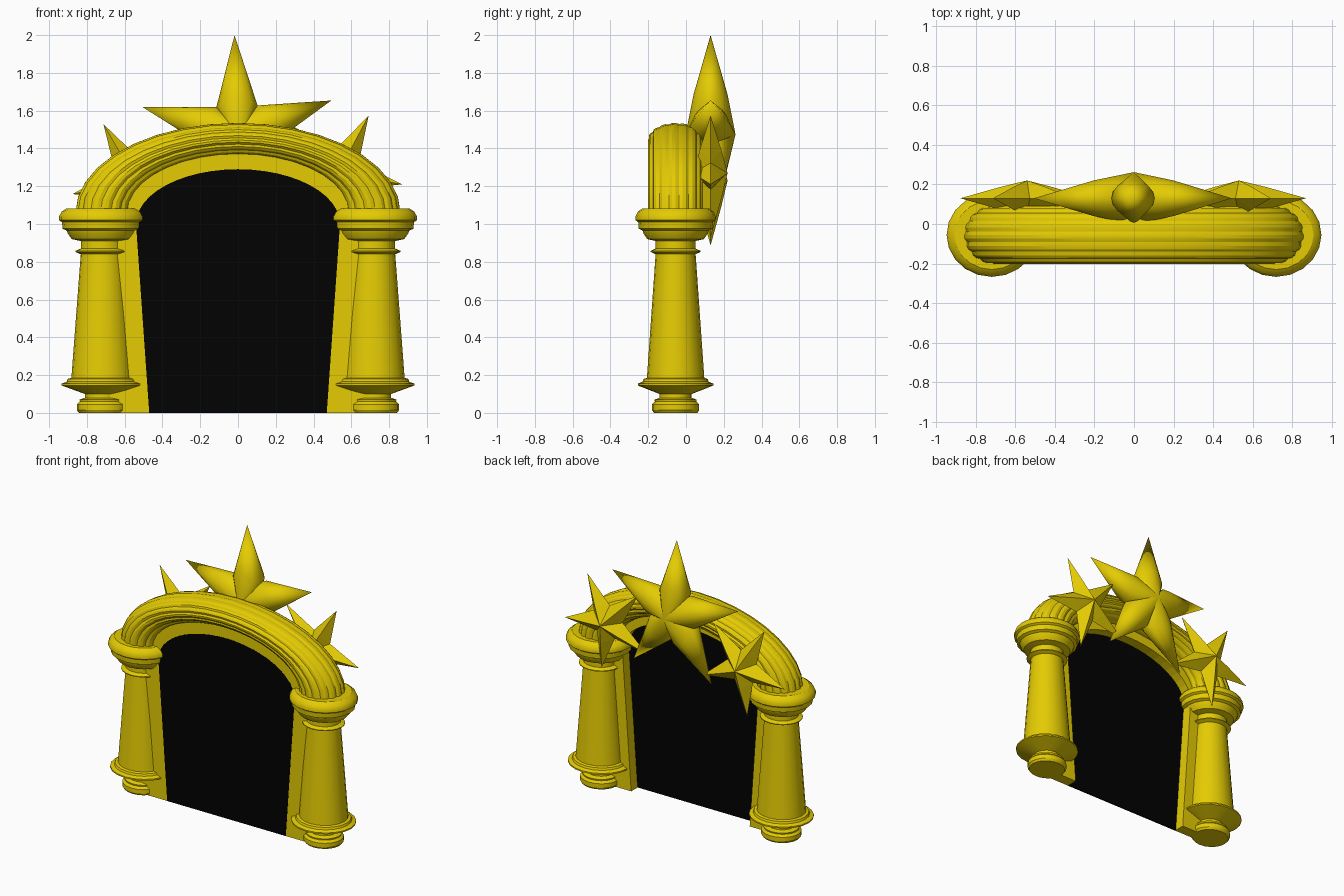
import bpy, bmesh
from math import sin, cos, pi, radians

cube = bpy.data.objects.get("Cube")
if cube:
    bpy.data.objects.remove(cube, do_unlink=True)


def material(name, color):
    m = bpy.data.materials.new(name)
    m.use_nodes = True
    m.diffuse_color = color
    m.node_tree.nodes["Principled BSDF"].inputs["Base Color"].default_value = color
    return m


GOLD = material("golden yellow", (0.78, 0.6, 0.001, 1))
BLACK = material("black", (0.0005, 0.0005, 0.0005, 1))
DEPTH_MID = -0.055  # shared y centre of columns and arch


def finish(name, bm, mat, smooth=None):
    bmesh.ops.recalc_face_normals(bm, faces=bm.faces)
    mesh = bpy.data.meshes.new(name)
    bm.to_mesh(mesh)
    bm.free()
    mesh.materials.append(mat)
    obj = bpy.data.objects.new(name, mesh)
    bpy.context.collection.objects.link(obj)
    if smooth:
        bpy.ops.object.select_all(action='DESELECT')
        obj.select_set(True)
        bpy.context.view_layer.objects.active = obj
        bpy.ops.object.shade_smooth_by_angle(angle=radians(smooth))


def skin(bm, rings):
    """Bridge equal rings of points with quads and cap both ends."""
    rows = [[bm.verts.new(p) for p in ring] for ring in rings]
    n = len(rows[0])
    for a, b in zip(rows, rows[1:]):
        for i in range(n):
            j = (i + 1) % n
            bm.faces.new((a[i], a[j], b[j], b[i]))
    bm.faces.new(rows[0])
    bm.faces.new(rows[-1])


# Turned columns: (radius, height)
PROFILE = [(.115, 0), (.125, .015), (.125, .045), (.11, .06), (.112, .07), (.085, .08),
           (.085, .1), (.2, .145), (.2, .155), (.175, .165), (.17, .18), (.152, .185),
           (.106, .84), (.132, .852), (.132, .858), (.106, .87), (.106, .91),
           (.15, .92), (.17, .95), (.175, .965), (.195, .975), (.198, 1.01),
           (.212, 1.02), (.212, 1.04), (.2, 1.065), (.175, 1.083)]
SIDES = 20


def column(name, x):
    bm = bmesh.new()
    skin(bm, [[(x + 1.08 * r * cos(2 * pi * i / SIDES),
                DEPTH_MID + r * sin(2 * pi * i / SIDES), z) for i in range(SIDES)]
              for r, z in PROFILE])
    finish(name, bm, GOLD, 30)


column("left_column", 0.718)
column("right_column", -0.718)


# Fluted arch swept between an outer and an inner half ellipse
def arch_ring(t, points=48):
    ox, oz = 0.86 * cos(t), 1.06 + 0.475 * sin(t)
    ix, iz = 0.56 * cos(t), 1.06 + 0.295 * sin(t)
    ring = []
    for i in range(points):
        a = 2 * pi * i / points
        k = 0.95 if i % 3 == 1 else 1.0
        s = k * cos(a) / 2
        ring.append(((ox + ix) / 2 + s * (ox - ix), DEPTH_MID + 0.146 * k * sin(a),
                     (oz + iz) / 2 + s * (oz - iz)))
    return ring


bm = bmesh.new()
skin(bm, [arch_ring(pi * i / 18) for i in range(19)])
finish("fluted_arch", bm, GOLD, 20)


# Door frame and dark panel share one outline rule
def outline(foot, shoulder, rise, steps=24):
    arc = [(shoulder * cos(pi * i / steps), 1 + rise * sin(pi * i / steps))
           for i in range(steps + 1)]
    return [(foot, 0)] + arc + [(-foot, 0)]


opening = outline(0.47, 0.54, 0.29)
outer = outline(0.68, 0.68, 0.39)
FRONT, BACK = -0.13, -0.05

bm = bmesh.new()
skin(bm, [[(a[0], FRONT, a[1]), (b[0], FRONT, b[1]), (b[0], BACK, b[1]), (a[0], BACK, a[1])]
          for a, b in zip(opening, outer)])
finish("door_frame", bm, GOLD)

bm = bmesh.new()
skin(bm, [[(x, y, z) for x, z in opening] for y in (FRONT - 0.001, FRONT + 0.007)])
finish("dark_doorway", bm, BLACK)


# Five-pointed stars: each arm is a cone on an arched base, joined to a raised centre
def star(name, x, z, radius, depth, first_arm, segments, ridge, smooth=None):
    bm = bmesh.new()

    def vert(u, v, h, angle):
        c, s = cos(angle), sin(angle)
        return bm.verts.new((x + u * c - v * s, 0.13 + h, z + u * s + v * c))

    valley_u, valley_v = 0.285 * radius, 0.207 * radius
    for arm in range(5):
        angle = radians(first_arm + 72 * arm)
        for side in (-1, 1):
            tip = vert(radius, 0, 0, angle)
            apex = vert(0, 0, side * depth, angle)
            base = []
            for i in range(segments + 1):
                f = pi * i / segments
                base.append(vert(valley_u + 0.12 * radius * (1 - abs(cos(f))),
                                 valley_v * cos(f), side * ridge * depth * sin(f), angle))
            for a, b in zip(base, base[1:]):
                bm.faces.new((a, b, tip))
                bm.faces.new((a, b, apex))
    bmesh.ops.remove_doubles(bm, verts=bm.verts, dist=0.0005)
    finish(name, bm, GOLD, smooth)


star("large_star", 0, 1.474, 0.526, 0.132, 92, 8, 0.68, 40)
star("left_star", 0.53, 1.27, 0.345, 0.09, 62, 2, 0.63)
star("right_star", -0.54, 1.23, 0.345, 0.09, 120, 2, 0.63)
